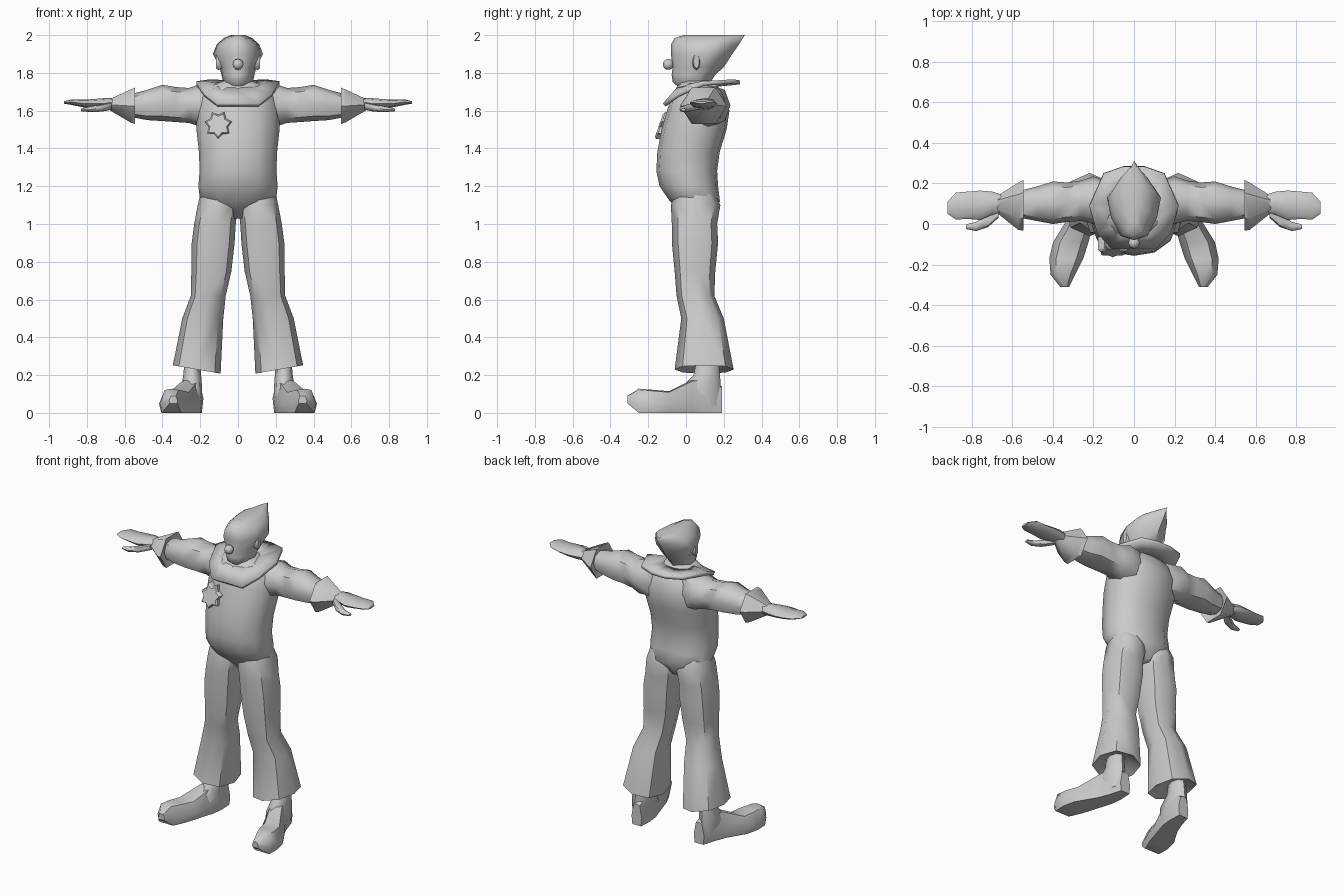
import bpy, bmesh
from math import sin, cos, pi
from mathutils import Vector

# unit cross-sections
OCT = [(0, -1), (.75, -.73), (1, 0), (.75, .73), (0, 1), (-.75, .73), (-1, 0), (-.75, -.73)]
BODY = [(0, -1), (.5, -.9), (.88, -.55), (1, 0), (.9, .55), (.5, .93), (0, 1),
        (-.5, .93), (-.9, .55), (-1, 0), (-.88, -.55), (-.5, -.9)]
TEAR = [(0, -1), (.5, -.87), (.86, -.3), (1, .3), (.58, .72), (0, 1),
        (-.58, .72), (-1, .3), (-.86, -.3), (-.5, -.87)]
SHOE = [(-.85, -1), (.85, -1), (1, -.2), (.6, .9), (0, 1), (-.6, .9), (-1, -.2)]
HEX = [(cos(pi * i / 3), sin(pi * i / 3)) for i in range(6)]
PLACE = {'x': lambda t, a, b: (t, a, b), 'y': lambda t, a, b: (a, t, b), 'z': lambda t, a, b: (a, b, t)}


def finish(name, bm, mirror=False, angle=50):
    bmesh.ops.recalc_face_normals(bm, faces=bm.faces)
    me = bpy.data.meshes.new(name)
    bm.to_mesh(me)
    bm.free()
    ob = bpy.data.objects.new(name, me)
    bpy.context.collection.objects.link(ob)
    bpy.ops.object.select_all(action='DESELECT')
    ob.select_set(True)
    bpy.context.view_layer.objects.active = ob
    bpy.ops.object.shade_smooth_by_angle(angle=angle * pi / 180)
    if mirror:
        ob.modifiers.new("Mirror", 'MIRROR').use_mirror_merge = False
    return ob


def skin(bm, rings, cap=True):
    n = len(rings[0])
    for r, s in zip(rings, rings[1:]):
        for i in range(n):
            bm.faces.new((r[i], r[(i + 1) % n], s[(i + 1) % n], s[i]))
    if cap:
        bm.faces.new(rings[0])
        bm.faces.new(rings[-1])


def loft(name, axis, shape, sections, mirror=False, angle=50):
    """Each section: position, a min, a max, b min, b max, optional tilt along a."""
    bm = bmesh.new()
    rings = []
    for t, a0, a1, b0, b1, *tilt in sections:
        k = tilt[0] if tilt else 0
        rings.append([bm.verts.new(PLACE[axis](t + k * u, (a0 + a1) / 2 + u * (a1 - a0) / 2,
                                               (b0 + b1) / 2 + v * (b1 - b0) / 2)) for u, v in shape])
    skin(bm, rings)
    return finish(name, bm, mirror, angle)


# torso with round belly
loft("torso", 'z', BODY, [
    (1.03, -.04, .04, 0, .12), (1.12, -.2, .2, -.085, .18), (1.2, -.21, .21, -.14, .17),
    (1.28, -.203, .203, -.157, .165), (1.38, -.207, .207, -.152, .178), (1.5, -.22, .22, -.13, .215),
    (1.6, -.22, .22, -.1, .23), (1.68, -.2, .2, -.075, .205), (1.74, -.13, .13, -.04, .16),
    (1.76, -.07, .07, -.02, .12)])

# flared trouser legs, hem turned inward
loft("trouser_leg", 'z', OCT, [
    (1.16, .02, .2, -.06, .15), (1.1, .0, .213, -.08, .182), (1.0, .012, .232, -.075, .165),
    (.9, .018, .245, -.075, .17), (.75, .035, .247, -.06, .155), (.62, .065, .25, -.05, .15),
    (.5, .078, .295, -.025, .2), (.23, .092, .345, -.06, .252, .022),
    (.265, .17, .3, .03, .19)], True)

# ankles and oversized shoes
loft("ankle", 'z', OCT, [
    (.04, .19, .29, -.03, .188), (.13, .19, .3, -.03, .185), (.2, .195, .29, .04, .18),
    (.3, .2, .28, .06, .17)], True)
loft("shoe", 'y', SHOE, [
    (.19, .19, .265, 0, .14), (.1, .183, .295, 0, .19), (.03, .19, .325, 0, .175),
    (-.09, .225, .4, 0, .115), (-.17, .25, .418, 0, .122), (-.25, .29, .412, 0, .128),
    (-.31, .32, .365, .05, .09)], True)

# sleeves
loft("sleeve", 'x', OCT, [
    (.1, .0, .2, 1.5, 1.745), (.2, .0, .235, 1.515, 1.74), (.26, .015, .215, 1.535, 1.72),
    (.33, .01, .205, 1.54, 1.725), (.4, .0, .21, 1.545, 1.737), (.48, .015, .185, 1.55, 1.71),
    (.56, .03, .165, 1.565, 1.69)], True)

# flared cuffs
loft("cuff", 'x', HEX, [
    (.57, .04, .15, 1.575, 1.68), (.545, -.032, .218, 1.515, 1.737),
    (.57, -.03, .205, 1.525, 1.725), (.69, .065, .13, 1.605, 1.66)], True)

# hands and thumbs
loft("hand", 'x', OCT, [
    (.62, .06, .135, 1.6, 1.665), (.7, .045, .16, 1.608, 1.667), (.76, .02, .165, 1.612, 1.662),
    (.82, .025, .16, 1.618, 1.658), (.88, .022, .155, 1.63, 1.66), (.92, .05, .11, 1.637, 1.65)], True)
loft("thumb", 'x', OCT, [
    (.67, .03, .09, 1.605, 1.645), (.72, -.015, .05, 1.595, 1.635),
    (.78, -.035, .01, 1.592, 1.622), (.83, -.025, -.002, 1.597, 1.612)], True)

# head with hair swept to a point at the back
loft("head", 'z', TEAR, [
    (1.69, -.05, .05, -.01, .11), (1.725, -.055, .055, -.04, .12), (1.75, -.078, .078, -.07, .13),
    (1.79, -.088, .088, -.076, .155), (1.83, -.097, .097, -.07, .2), (1.9, -.133, .133, -.08, .245),
    (1.95, -.113, .113, -.08, .28), (1.985, -.075, .075, -.06, .302), (2, -.035, .035, -.01, .312)])
loft("ear", 'x', OCT, [
    (.07, .03, .07, 1.83, 1.89), (.105, .035, .075, 1.815, 1.905), (.117, .04, .07, 1.825, 1.9)], True)

# round nose
bm = bmesh.new()
bmesh.ops.create_uvsphere(bm, u_segments=8, v_segments=6, radius=.029)
bmesh.ops.translate(bm, verts=bm.verts, vec=(0, -.094, 1.845))
finish("nose", bm)

# wide sloping collar
bm = bmesh.new()
outer = [(.11, -.115, 1.63), (.18, -.04, 1.685), (.22, .09, 1.745), (.15, .25, 1.755), (.05, .285, 1.75)]
inner = [(.05, -.04, 1.715), (.075, .0, 1.73), (.085, .06, 1.74), (.065, .12, 1.735), (.03, .14, 1.735)]
rings = [[bm.verts.new(p) for p in half + [(-x, y, z) for x, y, z in half[::-1]]] for half in (inner, outer)]
skin(bm, rings, cap=False)
collar = finish("collar", bm, angle=35)
solid = collar.modifiers.new("Thickness", 'SOLIDIFY')
solid.thickness = .022
solid.offset = 0

# chest flower
bm = bmesh.new()
rings = []
for depth, size in ((.05, 1), (-.012, 1), (-.022, .85)):
    ring = []
    for i in range(14):
        r = size * (.075 if i % 2 else .053)
        x, z = r * sin(pi * i / 7), r * cos(pi * i / 7)
        ring.append(bm.verts.new(Vector((-.105 + x, -.12 + .35 * z + depth, 1.525 + z))))
    rings.append(ring)
skin(bm, rings)
finish("flower", bm, angle=30)
